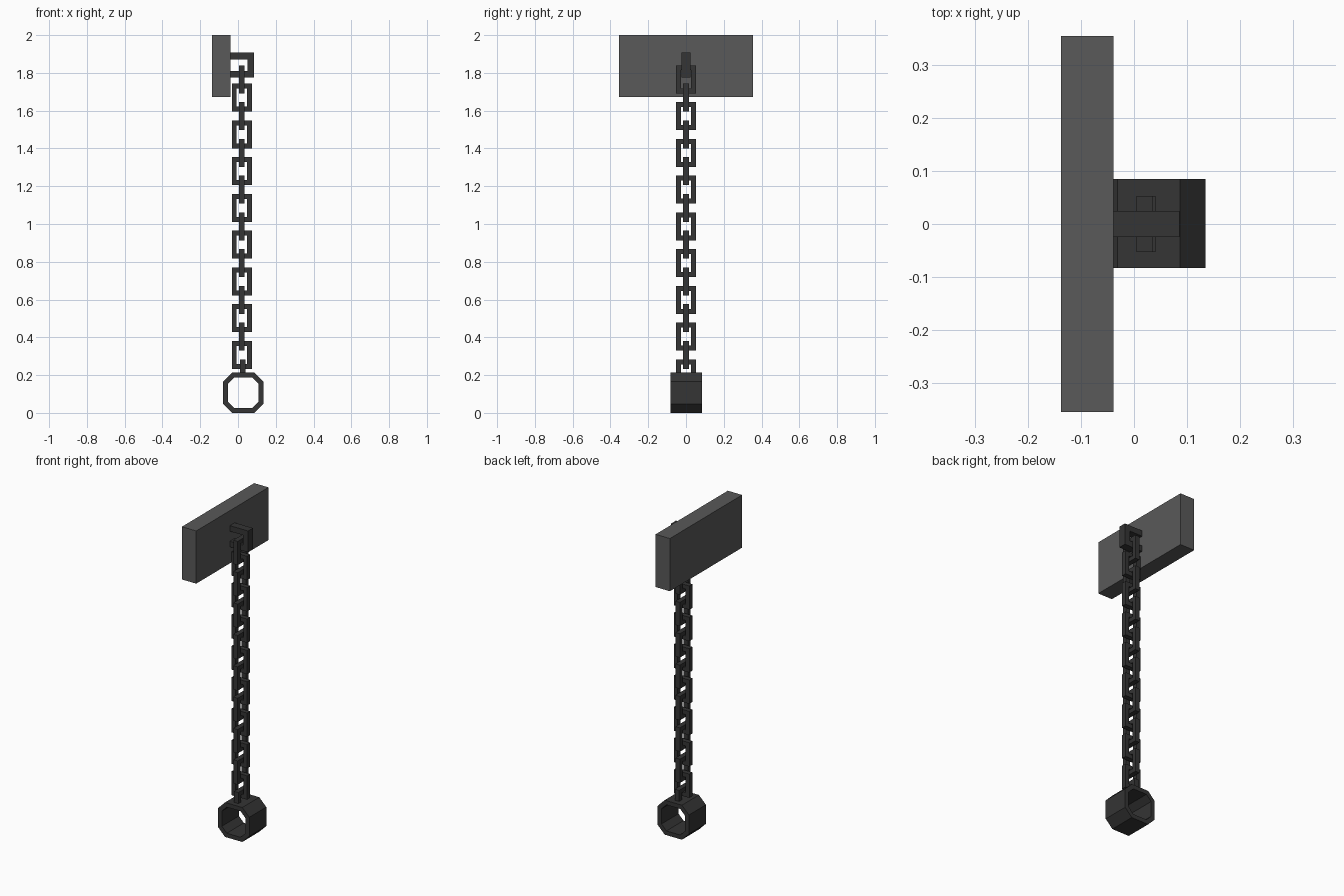
import bpy, bmesh
from mathutils import Vector

if "Cube" in bpy.data.objects:
    bpy.data.objects.remove(bpy.data.objects["Cube"])

iron = bpy.data.materials.new("dark_iron")
iron.diffuse_color = (0.035, 0.035, 0.035, 1)
iron.use_nodes = True
iron.node_tree.nodes["Principled BSDF"].inputs["Base Color"].default_value = iron.diffuse_color
plate_mat = bpy.data.materials.new("plate_grey")
plate_mat.diffuse_color = (0.1, 0.1, 0.1, 1)
plate_mat.use_nodes = True
plate_mat.node_tree.nodes["Principled BSDF"].inputs["Base Color"].default_value = plate_mat.diffuse_color


def finish(name, bm, mat):
    bmesh.ops.recalc_face_normals(bm, faces=bm.faces)
    mesh = bpy.data.meshes.new(name)
    bm.to_mesh(mesh)
    bm.free()
    mesh.materials.append(mat)
    obj = bpy.data.objects.new(name, mesh)
    bpy.context.collection.objects.link(obj)
    return obj


def box(name, lo, hi, mat):
    bm = bmesh.new()
    bmesh.ops.create_cube(bm, size=1)
    lo, hi = Vector(lo), Vector(hi)
    bmesh.ops.scale(bm, vec=hi - lo, verts=bm.verts)
    bmesh.ops.translate(bm, vec=(lo + hi) / 2, verts=bm.verts)
    return finish(name, bm, mat)


def band(name, outer, inner, depth, centre, sideways=False, closed=True):
    """Solid between two matching outlines, extruded by depth."""
    bm = bmesh.new()
    rows = []
    for (ou, ov), (iu, iv) in zip(outer, inner):
        row = []
        for u, v, d in ((ou, ov, -1), (ou, ov, 1), (iu, iv, 1), (iu, iv, -1)):
            d *= depth / 2
            p = (d, u, v) if sideways else (u, d, v)
            row.append(bm.verts.new(Vector(p) + Vector(centre)))
        rows.append(row)
    n = len(rows)
    for i in range(n if closed else n - 1):
        a, b = rows[i], rows[(i + 1) % n]
        for k in range(4):
            m = (k + 1) % 4
            bm.faces.new((a[k], a[m], b[m], b[k]))
    if not closed:
        bm.faces.new(rows[0])
        bm.faces.new(rows[-1])
    return finish(name, bm, iron)


def rect(w, h):
    return [(-w, -h), (-w, h), (w, h), (w, -h)]


def octagon(r, f):
    return [(r, -f), (r, f), (f, r), (-f, r), (-r, f), (-r, -f), (-f, -r), (f, -r)]


# Wall plate and the C-shaped staple on it
box("wall_plate", (-0.137, -0.354, 1.673), (-0.039, 0.354, 2.0), plate_mat)
band("wall_staple",
     [(-0.04, 1.907), (0.086, 1.907), (0.086, 1.775), (-0.04, 1.775)],
     [(-0.04, 1.872), (0.05, 1.872), (0.05, 1.810), (-0.04, 1.810)],
     0.048, (0, 0, 0), closed=False)

# Chain: alternating links turned a quarter turn
CX, W, H, T, PITCH = 0.02, 0.053, 0.074, 0.026, 0.1946
for i in range(8):
    for name, top, side in (("link_side", 1.84, True), ("link_front", 1.743, False)):
        band(f"{name}_{i + 1}", rect(W, H), rect(W - T, H - T), 0.03,
             (CX, 0, top - PITCH * i - H), side)

# Last half link, set into the shackle
band("end_link", [(-W, 0.195), (-W, 0.283), (W, 0.283), (W, 0.195)],
     [(-W + T, 0.195), (-W + T, 0.257), (W - T, 0.257), (W - T, 0.195)],
     0.03, (CX + 0.005, 0, 0), True, closed=False)

# Octagonal shackle
band("shackle", octagon(0.107, 0.059), octagon(0.081, 0.047), 0.167,
     (0.028, 0.001, 0.107))
